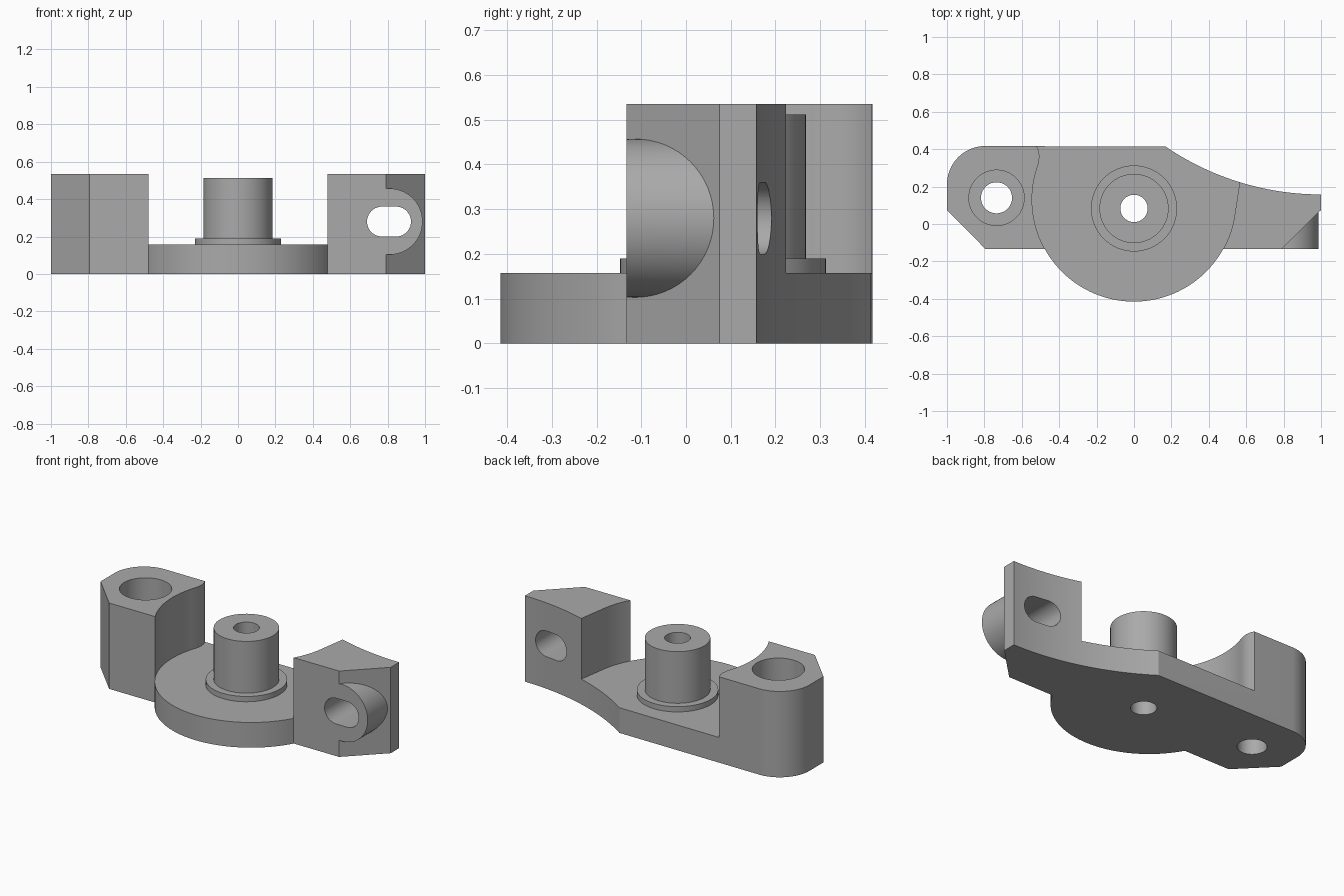
import bpy
import bmesh
from math import sin, cos, pi, radians, sqrt, asin

if "Cube" in bpy.data.objects:
    bpy.data.objects.remove(bpy.data.objects["Cube"], do_unlink=True)

GREY = (0.4, 0.4, 0.4, 1.0)
metal = bpy.data.materials.new("plain_grey")
metal.use_nodes = True
metal.diffuse_color = GREY
metal.node_tree.nodes["Principled BSDF"].inputs["Base Color"].default_value = GREY

HEIGHT, FLOOR, FRONT, BACK = 0.535, 0.157, -0.133, 0.417
POST_Y = 0.083
DISC_Y, DISC_R = 0.13, 0.545


def arc(cx, cy, r, start, end, steps):
    """Points along an arc, angles in radians."""
    return [(cx + r * cos(start + (end - start) * i / steps),
             cy + r * sin(start + (end - start) * i / steps)) for i in range(steps + 1)]


def prism(name, points, low, high, along_y=False):
    """Extrude a closed profile along z, or an x-z profile along y."""
    bm = bmesh.new()

    def place(p, h):
        return (p[0], h, p[1]) if along_y else (p[0], p[1], h)
    face = bm.faces.new([bm.verts.new(place(p, low)) for p in points])
    top = bmesh.ops.extrude_face_region(bm, geom=[face])
    step = (0, high - low, 0) if along_y else (0, 0, high - low)
    bmesh.ops.translate(bm, vec=step,
                        verts=[v for v in top["geom"] if isinstance(v, bmesh.types.BMVert)])
    bmesh.ops.recalc_face_normals(bm, faces=bm.faces)
    mesh = bpy.data.meshes.new(name)
    bm.to_mesh(mesh)
    bm.free()
    mesh.materials.append(metal)
    obj = bpy.data.objects.new(name, mesh)
    bpy.context.collection.objects.link(obj)
    return obj


def cylinder(name, x, y, r, low, high, along_y=False):
    return prism(name, arc(x, y, r, 0, 2 * pi, 64)[:-1], low, high, along_y)


def activate(obj):
    bpy.ops.object.select_all(action='DESELECT')
    obj.select_set(True)
    bpy.context.view_layer.objects.active = obj


def combine(target, tool, operation='DIFFERENCE'):
    """Apply a boolean and discard the tool."""
    activate(target)
    mod = target.modifiers.new("combine", 'BOOLEAN')
    mod.operation = operation
    mod.solver = 'EXACT'
    mod.object = tool
    bpy.ops.object.modifier_apply(modifier=mod.name)
    bpy.data.objects.remove(tool, do_unlink=True)


# Outline: chamfered left end, round front disc, chamfered right end, swept back
half = asin((DISC_Y - FRONT) / DISC_R)
sweep_r = 1.478
sweep_end = asin(0.83 / sweep_r)
outline = [(-0.795, FRONT)]
outline += arc(0, DISC_Y, DISC_R, pi + half, 2 * pi - half, 48)
outline += [(0.79, FRONT), (1.0, 0.075)]
outline += arc(1.0, 0.158 + sweep_r, sweep_r, -pi / 2, -pi / 2 - sweep_end, 24)
outline += arc(-0.795, BACK - 0.205, 0.205, pi / 2, pi, 20)
outline += [(-1.0, 0.075)]
body = prism("bracket_body", outline, 0, HEIGHT)

# Central recess between the two raised ends
edge = DISC_R * cos(half)
recess = [(-edge, -0.8), (edge, -0.8)]
recess += arc(0, DISC_Y, DISC_R, -half, radians(-11), 12)
recess += [(0.566, 0.23), (0.58, 0.6), (-0.525, 0.6), (-0.52, BACK)]
recess += [(-0.509, 0.39), (-0.505, 0.36), (-0.51, 0.325)]
recess += arc(0, DISC_Y, DISC_R, radians(164), pi + half, 24)
combine(body, prism("recess_cutter", recess, FLOOR, 0.8))

# Round boss on the right chamfer, with a slot right through
combine(body, cylinder("slot_boss", 0.81, 0.28, 0.177, FRONT, 0.08, True), 'UNION')
slot = arc(0.845, 0.28, 0.08, -pi / 2, pi / 2, 20)
slot += arc(0.77, 0.28, 0.08, pi / 2, 3 * pi / 2, 20)
combine(body, prism("slot_cutter", slot, -0.5, 0.6, True))

# Counterbored bolt hole at the left end, and the centre bore
combine(body, cylinder("bolt_hole", -0.735, 0.14, 0.083, -0.1, 0.8))
combine(body, cylinder("counterbore", -0.735, 0.14, 0.148, FLOOR, 0.8))
combine(body, cylinder("centre_bore", 0, POST_Y, 0.073, -0.1, 0.8))

# Collar and post, bored through
collar = cylinder("post_collar", 0, POST_Y, 0.23, FLOOR, 0.19)
post = cylinder("centre_post", 0, POST_Y, 0.185, 0.19, 0.512)
for part in (collar, post):
    combine(part, cylinder("bore_cutter", 0, POST_Y, 0.073, -0.1, 0.8))

for part in (body, collar, post):
    activate(part)
    bpy.ops.object.shade_smooth_by_angle(angle=radians(25))
